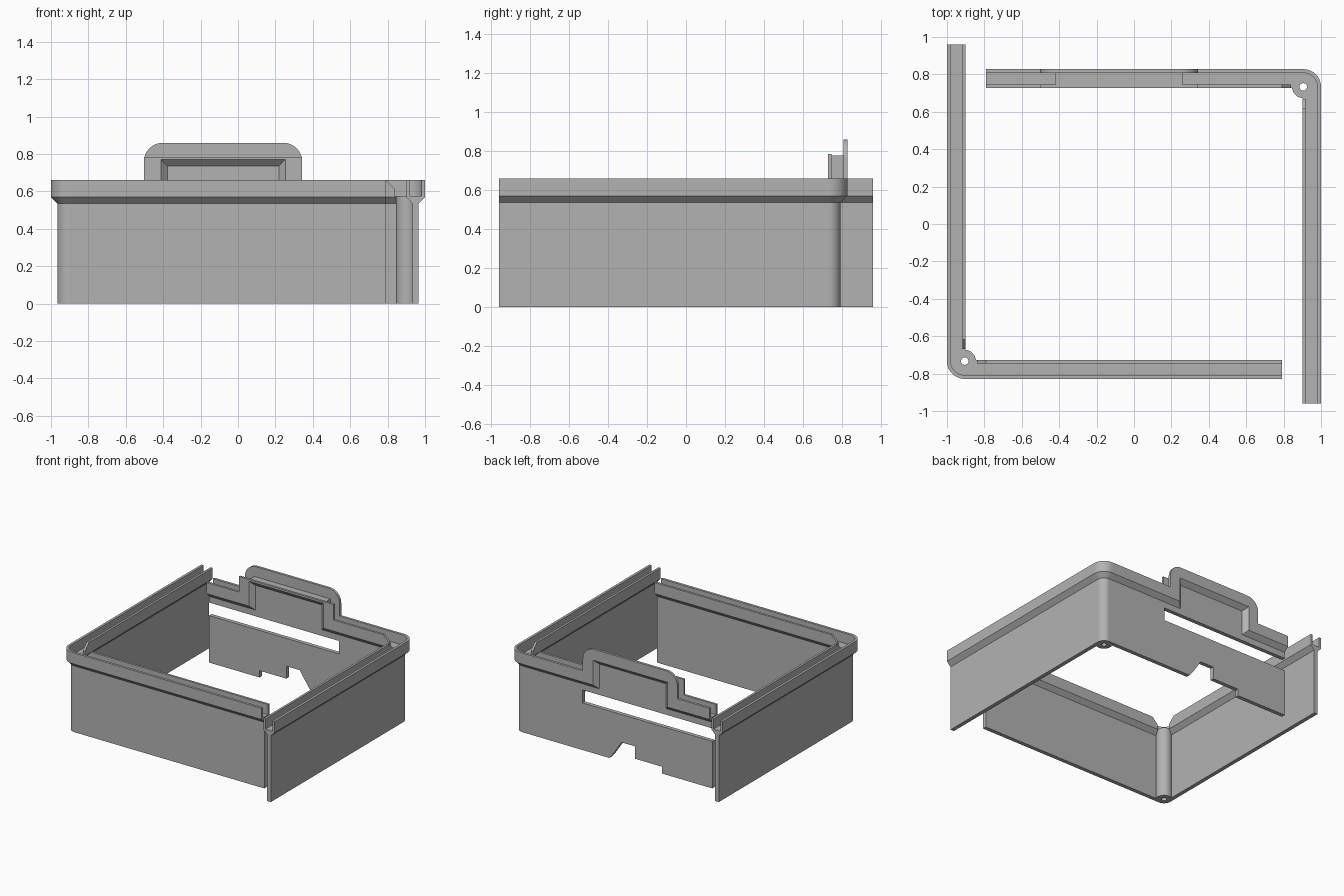
import bpy, bmesh, math
from mathutils import Vector

cube = bpy.data.objects.get("Cube")
if cube:
    bpy.data.objects.remove(cube, do_unlink=True)

mat = bpy.data.materials.new("plain grey")
mat.use_nodes = True
GREY = (0.45, 0.45, 0.45, 1)
mat.diffuse_color = GREY
mat.node_tree.nodes["Principled BSDF"].inputs["Base Color"].default_value = GREY

# Shared dimensions
OUT_X, OUT_Y = 1.0, 0.828          # outer faces of the rim
R = 0.095                          # rim corner radius
CX, CY = OUT_X - R, OUT_Y - R      # corner and boss centre
FLOOR, TOP = 0.577, 0.66           # channel floor and rim top
LIP = TOP - FLOOR
DROP = 0.042                       # tray depth below the floor
JOIN = 0.03                        # straight stub on each corner piece
WALL_OUT, WALL_IN, WIDTH = 0.035, 0.067, 0.1
ARCH_L, ARCH_R, RISE = -0.42, 0.26, 0.2


def loft(name, rings, cyclic=False):
    """Skin a list of equal rings, capping the ends unless cyclic."""
    bm = bmesh.new()
    vs = [[bm.verts.new(p) for p in ring] for ring in rings]
    n = len(rings[0])
    pairs = list(zip(vs, vs[1:])) + ([(vs[-1], vs[0])] if cyclic else [])
    for a, b in pairs:
        for i in range(n):
            j = (i + 1) % n
            bm.faces.new((a[i], a[j], b[j], b[i]))
    if not cyclic:
        bm.faces.new(vs[0])
        bm.faces.new(vs[-1][::-1])
    bmesh.ops.recalc_face_normals(bm, faces=bm.faces)
    mesh = bpy.data.meshes.new(name)
    bm.to_mesh(mesh)
    bm.free()
    mesh.materials.append(mat)
    obj = bpy.data.objects.new(name, mesh)
    bpy.context.collection.objects.link(obj)
    bpy.ops.object.select_all(action='DESELECT')
    obj.select_set(True)
    bpy.context.view_layer.objects.active = obj
    bpy.ops.object.shade_smooth_by_angle(angle=math.radians(30))
    return obj


def rim_path(start, end, h, arch):
    """Rim line at height h above the channel floor, mitred round the arch."""
    z = FLOOR + h
    pts = [(start, z)]
    if arch:
        l, r = ARCH_L - h, ARCH_R + h
        pts += [(l, z), (l, z + RISE), (r, z + RISE), (r, z)]
    return pts + [(end, z)]


def round_arch(pts, radius=0.1, steps=8):
    """Round the two upper corners of an arched rim line."""
    s, a, b, c, d, e = pts
    turn = [math.pi / 2 * i / steps for i in range(steps + 1)]
    left = [(b[0] + radius * (1 - math.cos(t)), b[1] - radius * (1 - math.sin(t))) for t in turn]
    right = [(c[0] - radius * (1 - math.sin(t)), c[1] - radius * (1 - math.cos(t))) for t in turn]
    return [s, a] + left + right + [d, e]


def side(name, place, start, end, arch=False):
    """One straight side: thin wall, chamfered tray and two lips."""
    def slab(part, poly, d0, d1):
        loft(name + part, [[place(u, d, z) for u, z in poly] for d in (d0, d1)])

    stop = end - JOIN
    # Wall, with slot and lower notches on the arched side
    if arch:
        notch = [(-0.34, 0), (-0.34, 0.055), (-0.10, 0.055), (-0.10, 0.155),
                 (0.02, 0.155), (0.10, 0.035), (0.13, 0)]
        slot = [(start, 0.485), (0.37, 0.485), (0.37, 0.38), (start, 0.38)]
        outline = slot + [(start, 0)] + notch
    else:
        outline = [(start, 0)]
    outline = outline + [(end, 0)] + rim_path(start, end, -0.02, arch)[::-1]
    slab("_wall", outline, WALL_OUT, WALL_IN)

    # Tray with a chamfer on both lower edges
    section = [(0, 0), (WIDTH, 0), (WIDTH, -0.007), (WALL_IN, -DROP),
               (WALL_OUT, -DROP), (0, -0.007)]
    lines = [[(d, p) for p in rim_path(start, stop, h, arch)] for d, h in section]
    loft(name + "_tray", [[place(u, d, z) for d, (u, z) in ring] for ring in zip(*lines)])

    # Outer lip follows the rim line at full height
    base = rim_path(start, stop, 0, arch)
    top = rim_path(start, stop, LIP, arch)
    slab("_outer_lip", base + (round_arch(top) if arch else top)[::-1], 0, 0.02)

    # Inner lip is lower on the arch and slopes away before the corner
    lip_end = end - 0.065
    base = rim_path(start, lip_end, 0, arch)
    top = [(u, min(z, 0.785)) for u, z in rim_path(start, lip_end - 0.05, LIP, arch)]
    slab("_inner_lip", base + [(lip_end, TOP - 0.05)] + top[::-1], WIDTH - 0.018, WIDTH)


def corner(name, s):
    """Rounded rim corner and its drilled screw boss."""
    section = [(JOIN, FLOOR), (R - 0.02, FLOOR), (R - 0.02, TOP), (R, TOP),
               (R, FLOOR - 0.007), (R - WALL_OUT, FLOOR - DROP), (JOIN, FLOOR - DROP)]
    stations = [(0, (0, -JOIN))]
    stations += [(math.pi / 2 * i / 12, (0, 0)) for i in range(13)]
    stations += [(math.pi / 2, (-JOIN, 0))]
    rings = [[Vector((s * (CX + dx + r * math.cos(a)), s * (CY + dy + r * math.sin(a)), z))
              for r, z in section] for a, (dx, dy) in stations]
    loft(name + "_rim", rings)

    tube = [(0.02, 0), (0.06, 0), (0.06, FLOOR), (0.02, FLOOR)]
    rings = [[Vector((s * (CX + r * math.cos(a)), s * (CY + r * math.sin(a)), z))
              for r, z in tube] for a in [math.tau * i / 40 for i in range(40)]]
    loft(name + "_boss", rings, cyclic=True)


# Two L-shaped halves, half a turn apart; only the back carries the arch
for s, long_name, short_name in ((1, "left_side", "back_side"), (-1, "right_side", "front_side")):
    side(long_name, lambda u, d, z: Vector((s * (OUT_X - d), s * u, z)), -0.96, CY)
    side(short_name, lambda u, d, z: Vector((s * u, s * (OUT_Y - d), z)), -0.79, CX, arch=s > 0)
    corner(short_name + "_corner", s)
